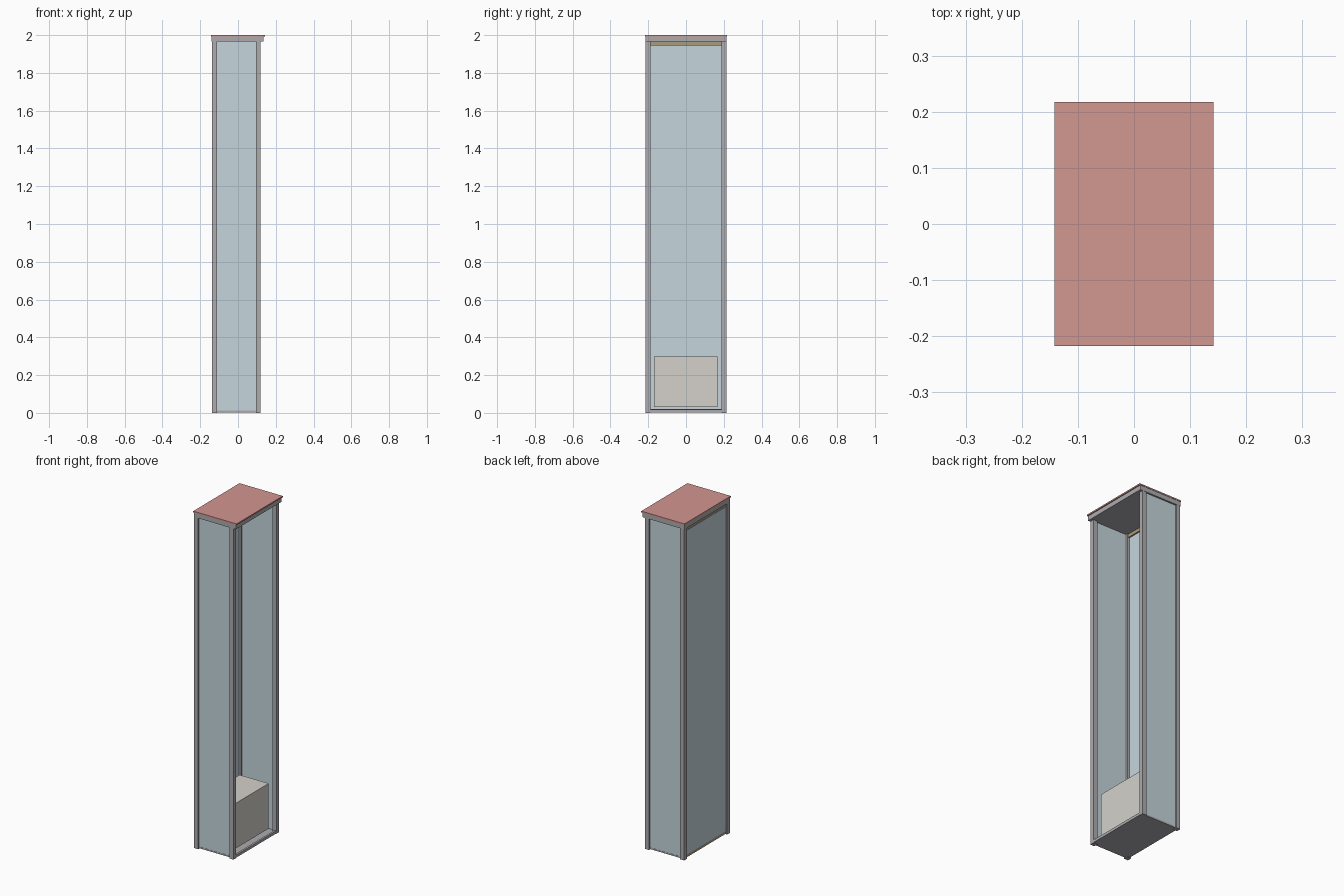
import bpy

if "Cube" in bpy.data.objects:
    bpy.data.objects.remove(bpy.data.objects["Cube"])


def material(name, rgb):
    m = bpy.data.materials.new(name)
    m.diffuse_color = (*rgb, 1)
    m.use_nodes = True
    m.node_tree.nodes["Principled BSDF"].inputs["Base Color"].default_value = m.diffuse_color
    return m


glass = material("pale_blue", (0.56, 0.67, 0.72))
red = material("red", (0.65, 0.31, 0.28))
cream = material("cream", (0.66, 0.64, 0.60))
brown = material("brown", (0.40, 0.33, 0.20))
grey = material("grey", (0.42, 0.41, 0.43))


def box(name, x, y, z, mat=None):
    """Box from (min, max) ranges on each axis."""
    bpy.ops.mesh.primitive_cube_add(size=1)
    ob = bpy.context.object
    ob.name = name
    ob.location = [(r[0] + r[1]) / 2 for r in (x, y, z)]
    ob.scale = [r[1] - r[0] for r in (x, y, z)]
    bpy.ops.object.transform_apply(location=True, rotation=False, scale=True)
    if mat:
        ob.data.materials.append(mat)
    return ob


X0, X1, Y, W = -0.138, 0.12, 0.214, 0.026
TOP = 1.965

for side, s in (("front", -1), ("back", 1)):
    def yr(a, b):
        return tuple(sorted((s * a, s * b)))
    # Corner posts
    box(side + "_left_post", (X0, X0 + W), yr(Y - W, Y), (0, TOP), grey)
    box(side + "_right_post", (X1 - W, X1), yr(Y - W, Y), (0, TOP), grey)
    # Recessed side panel
    box(side + "_panel", (X0 + W, X1 - W), yr(Y - 0.015, Y - 0.009), (0.005, TOP), glass)

# Closed left wall with its top and bottom rails
box("left_panel", (X0 + 0.006, X0 + 0.012), (-Y + W, Y - W), (0.02, 1.945), glass)
for name, z in (("upper_rail", (1.945, TOP)), ("lower_rail", (0.005, 0.02))):
    box(name, (X0 + 0.008, X0 + 0.02), (-Y + W, Y - W), z, brown)

# Floor and sill of the open side
box("floor", (X0 + 0.008, X1 - 0.008), (-Y + 0.008, Y - 0.008), (0.003, 0.012), grey)
box("sill", (X1 - 0.012, X1), (-Y + W, Y - W), (0.002, 0.018), grey)

# Block inside the cabinet
box("inner_block", (-0.105, 0.085), (-0.17, 0.166), (0.03, 0.298), cream)

# Overhanging cap and its red cover
box("cap", (-0.14, 0.136), (-0.215, 0.215), (TOP, 1.992), grey)
box("cap_cover", (-0.142, 0.142), (-0.217, 0.217), (1.992, 2.0), red)
